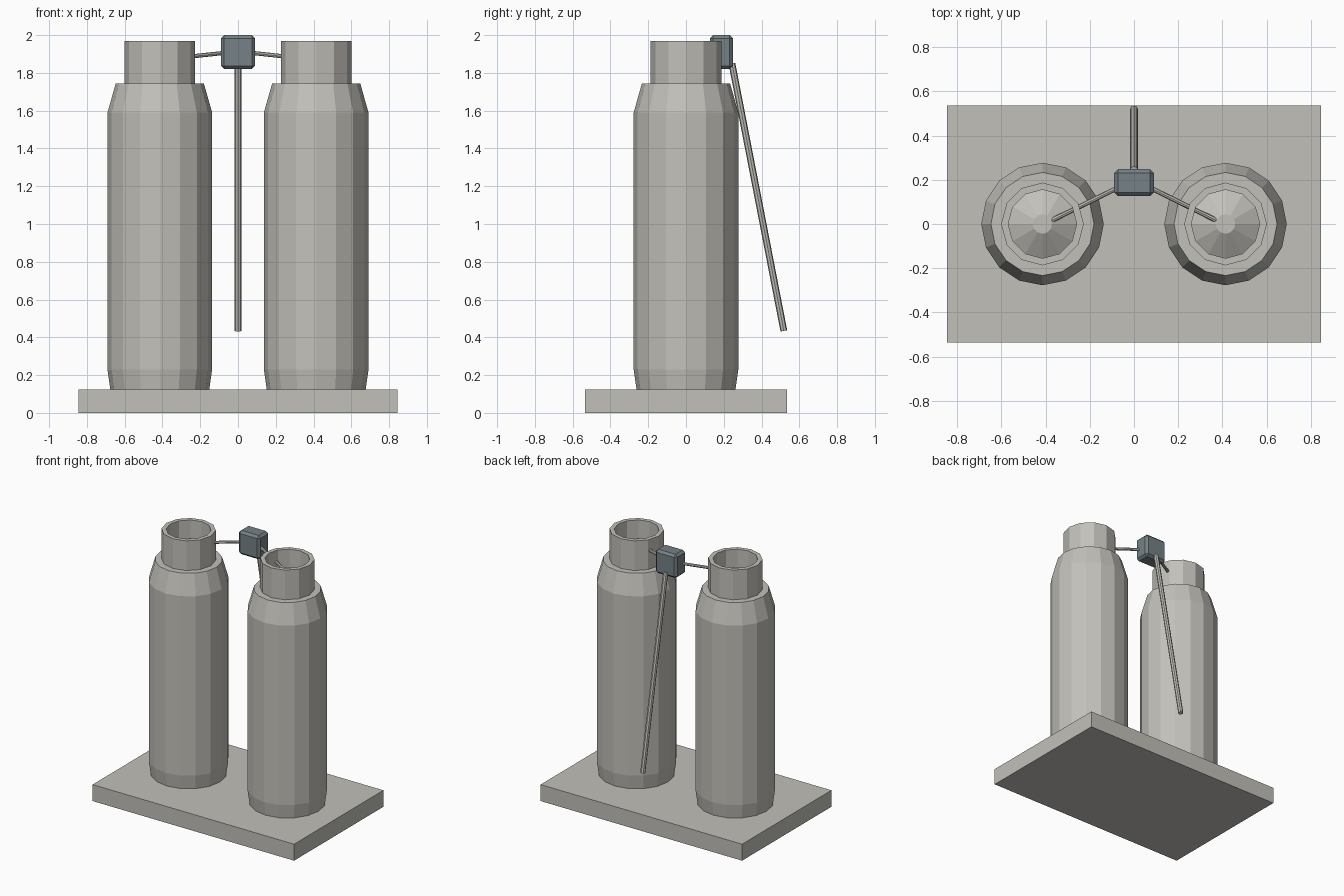
import bpy
import bmesh
import math
from mathutils import Vector

cube = bpy.data.objects.get("Cube")
if cube:
    bpy.data.objects.remove(cube, do_unlink=True)


def material(name, rgb):
    m = bpy.data.materials.new(name)
    m.use_nodes = True
    m.diffuse_color = (*rgb, 1)
    m.node_tree.nodes["Principled BSDF"].inputs["Base Color"].default_value = (*rgb, 1)
    return m


GREY = material("warm grey", (0.54, 0.53, 0.49))
SLATE = material("slate", (0.18, 0.22, 0.24))


def add_object(name, bm, mat):
    bmesh.ops.recalc_face_normals(bm, faces=bm.faces)
    mesh = bpy.data.meshes.new(name)
    bm.to_mesh(mesh)
    bm.free()
    mesh.materials.append(mat)
    ob = bpy.data.objects.new(name, mesh)
    bpy.context.collection.objects.link(ob)
    return ob


def box(name, size, centre, mat, bevel=0):
    bm = bmesh.new()
    bmesh.ops.create_cube(bm, size=1)
    bmesh.ops.scale(bm, vec=size, verts=bm.verts)
    bmesh.ops.translate(bm, vec=centre, verts=bm.verts)
    if bevel:
        bmesh.ops.bevel(bm, geom=bm.edges[:], offset=bevel, segments=1, affect='EDGES')
    return add_object(name, bm, mat)


def lathe(name, profile, sides, x, mat):
    """Turn a (radius, height) profile into a faceted, capped solid."""
    bm = bmesh.new()
    rings = []
    for r, z in profile:
        angles = [2 * math.pi * i / sides for i in range(sides)]
        rings.append([bm.verts.new((x + r * math.cos(a), r * math.sin(a), z)) for a in angles])
    for low, high in zip(rings, rings[1:]):
        for i in range(sides):
            j = (i + 1) % sides
            bm.faces.new((low[i], low[j], high[j], high[i]))
    bm.faces.new(rings[0])
    bm.faces.new(rings[-1])
    return add_object(name, bm, mat)


def rod(name, start, end, radius, mat):
    start, end = Vector(start), Vector(end)
    axis = end - start
    bm = bmesh.new()
    bmesh.ops.create_cone(bm, cap_ends=True, segments=8, radius1=radius,
                          radius2=radius, depth=axis.length)
    bmesh.ops.rotate(bm, verts=bm.verts, matrix=axis.to_track_quat('Z', 'Y').to_matrix())
    bmesh.ops.translate(bm, vec=(start + end) / 2, verts=bm.verts)
    return add_object(name, bm, mat)


# Base slab
box("base", (1.69, 1.07, 0.125), (0, 0, 0.0625), GREY)

# Two tanks with open necks, each reached by a thin arm
BODY = [(0.262, 0.125), (0.277, 0.23), (0.277, 1.59), (0.233, 1.745)]
NECK = [(0.187, 1.74), (0.187, 1.97), (0.155, 1.97), (0.155, 1.82), (0.044, 1.885)]
for side, sign in (("left", 1), ("right", -1)):
    x = sign * 0.414
    lathe(side + "_tank", BODY, 16, x, GREY)
    lathe(side + "_neck", NECK, 12, x, GREY)
    rod(side + "_arm", (0, 0.2, 1.914), (sign * 0.375, 0.015, 1.873), 0.011, GREY)

# Control box and its sloping handle
box("control_box", (0.18, 0.122, 0.18), (0, 0.187, 1.91), SLATE, 0.017)
rod("handle", (0, 0.243, 1.85), (0, 0.518, 0.434), 0.018, GREY)
